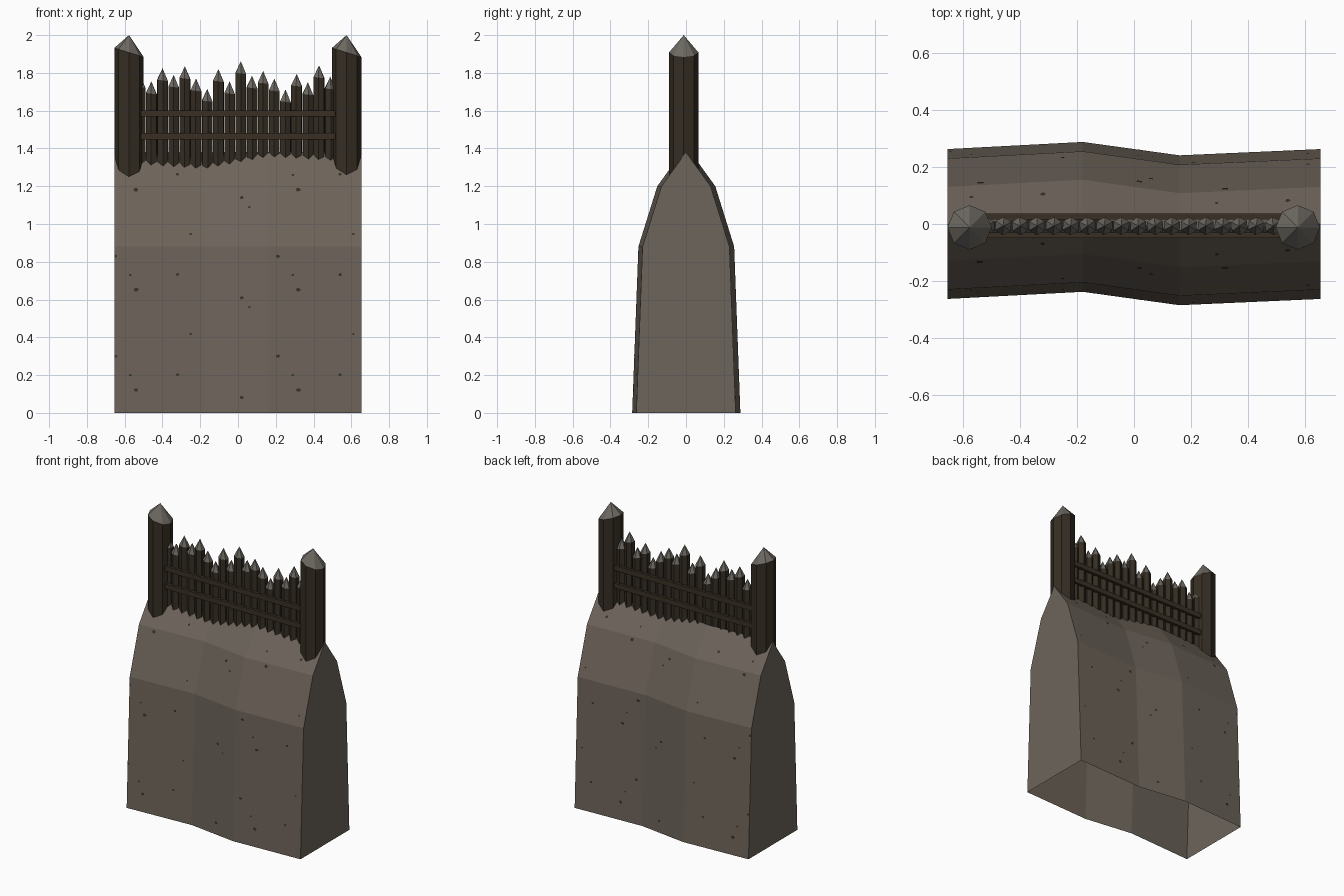
import bpy, bmesh, math, random

if "Cube" in bpy.data.objects:
    bpy.data.objects.remove(bpy.data.objects["Cube"])
random.seed(4)


def material(name, rgb):
    m = bpy.data.materials.new(name)
    m.diffuse_color = (*rgb, 1)
    m.use_nodes = True
    m.node_tree.nodes["Principled BSDF"].inputs["Base Color"].default_value = m.diffuse_color
    return m


EARTH = material("packed earth", (0.155, 0.128, 0.104))
WOOD = material("dark timber", (0.036, 0.027, 0.017))
RAIL = material("rail timber", (0.042, 0.030, 0.018))
TIP = material("cut wood tips", (0.150, 0.138, 0.120))
FLECK = material("dark flecks", (0.040, 0.030, 0.018))

STATIONS = [(-0.655, 0.0), (-0.18, 0.025), (0.16, -0.022), (0.655, 0.0)]   # x, y shift
PROFILE = [(0.0, 0.263), (0.88, 0.23), (1.2, 0.13), (1.38, 0.0)]           # z, half depth


def lerp(table, t):
    for (a, va), (b, vb) in zip(table, table[1:]):
        if t <= b:
            return va + (vb - va) * (t - a) / (b - a)
    return table[-1][1]


def finish(bm, name, mats):
    me = bpy.data.meshes.new(name)
    bm.normal_update()
    bm.to_mesh(me)
    bm.free()
    for m in mats:
        me.materials.append(m)
    ob = bpy.data.objects.new(name, me)
    bpy.context.collection.objects.link(ob)
    return ob


# Earth wall: kinked shell, open underneath
bm = bmesh.new()
outline = [(-h, z) for z, h in PROFILE] + [(h, z) for z, h in PROFILE[-2::-1]]
rings = [[bm.verts.new((x, c + y, z)) for y, z in outline] for x, c in STATIONS]
for a, b in zip(rings, rings[1:]):
    for i in range(len(outline) - 1):
        bm.faces.new((a[i], b[i], b[i + 1], a[i + 1]))
bm.faces.new(rings[0])
bm.faces.new(rings[-1][::-1])
bmesh.ops.recalc_face_normals(bm, faces=bm.faces)
finish(bm, "earth_wall", [EARTH])

# Flecks: a repeating scatter of tiny plates lying on both wall sides
TILE = [(-0.54, 0.122, 0.014), (0.02, 0.08, 0.012), (-0.32, 0.203, 0.010),
        (-0.65, 0.30, 0.013), (-0.25, 0.417, 0.008), (-0.57, 0.20, 0.008), (0.06, 0.03, 0.008)]
bm = bmesh.new()
for side in (-1, 1):
    for tx, tz, r in TILE:
        for i in range(2):
            for k in range(3):
                x, z = tx + 0.86 * i, tz + 0.53 * k
                if x > 0.65 or z > 1.3 or z < 0.05:
                    continue
                ring = []
                for s in range(6):
                    a = s * math.pi / 3
                    rr = r * random.uniform(0.75, 1.1)
                    px = max(-0.654, min(0.654, x + rr * math.cos(a)))
                    pz = z + 0.8 * rr * math.sin(a)
                    py = lerp(STATIONS, px) + side * (lerp(PROFILE, pz) + 0.003)
                    ring.append(bm.verts.new((px, py, pz)))
                bm.faces.new(ring if side < 0 else ring[::-1])
finish(bm, "wall_flecks", [FLECK])


def pole(bm, x, y, r, z0, shoulder, tip, sides, turn=0.0, slope=0.0):
    """Round-ish timber with a pointed, lighter top; the shoulder drops towards +x."""
    angles = [turn + 2 * math.pi * i / sides for i in range(sides)]
    pts = [(x + r * math.cos(a), y + r * math.sin(a), -slope * math.cos(a)) for a in angles]
    low = [bm.verts.new((px, py, z0)) for px, py, _ in pts]
    top = [bm.verts.new((px, py, shoulder + d)) for px, py, d in pts]
    apex = bm.verts.new((x, y, tip))
    bm.faces.new(low[::-1])
    for i in range(sides):
        j = (i + 1) % sides
        bm.faces.new((low[i], low[j], top[j], top[i]))
        bm.faces.new((top[i], top[j], apex)).material_index = 1


# End posts
for name, x in (("left_post", -0.577), ("right_post", 0.575)):
    bm = bmesh.new()
    pole(bm, x, -0.012, 0.078, 1.2, 1.908, 2.0, 8, slope=0.024)
    finish(bm, name, [WOOD, TIP])

# Sharpened stakes, uneven heights
HEIGHTS = [1.79, 1.755, 1.825, 1.79, 1.835, 1.77, 1.715, 1.82, 1.755, 1.862, 1.785,
           1.81, 1.77, 1.712, 1.795, 1.75, 1.84, 1.78]
bm = bmesh.new()
for i, h in enumerate(HEIGHTS):
    pole(bm, -0.518 + 0.0592 * i, -0.007, 0.032, 1.25, h - 0.065, h, 6,
         turn=math.pi / 6 + random.uniform(-0.12, 0.12), slope=0.004)
finish(bm, "palisade_stakes", [WOOD, TIP])

# Rails on both faces of the palisade
bm = bmesh.new()
for z in (1.585, 1.465):
    for y in (-0.040, 0.026):
        cube = bmesh.ops.create_cube(bm, size=1)["verts"]
        bmesh.ops.scale(bm, vec=(1.04, 0.02, 0.034), verts=cube)
        bmesh.ops.translate(bm, vec=(0, y, z), verts=cube)
finish(bm, "cross_rails", [RAIL])
